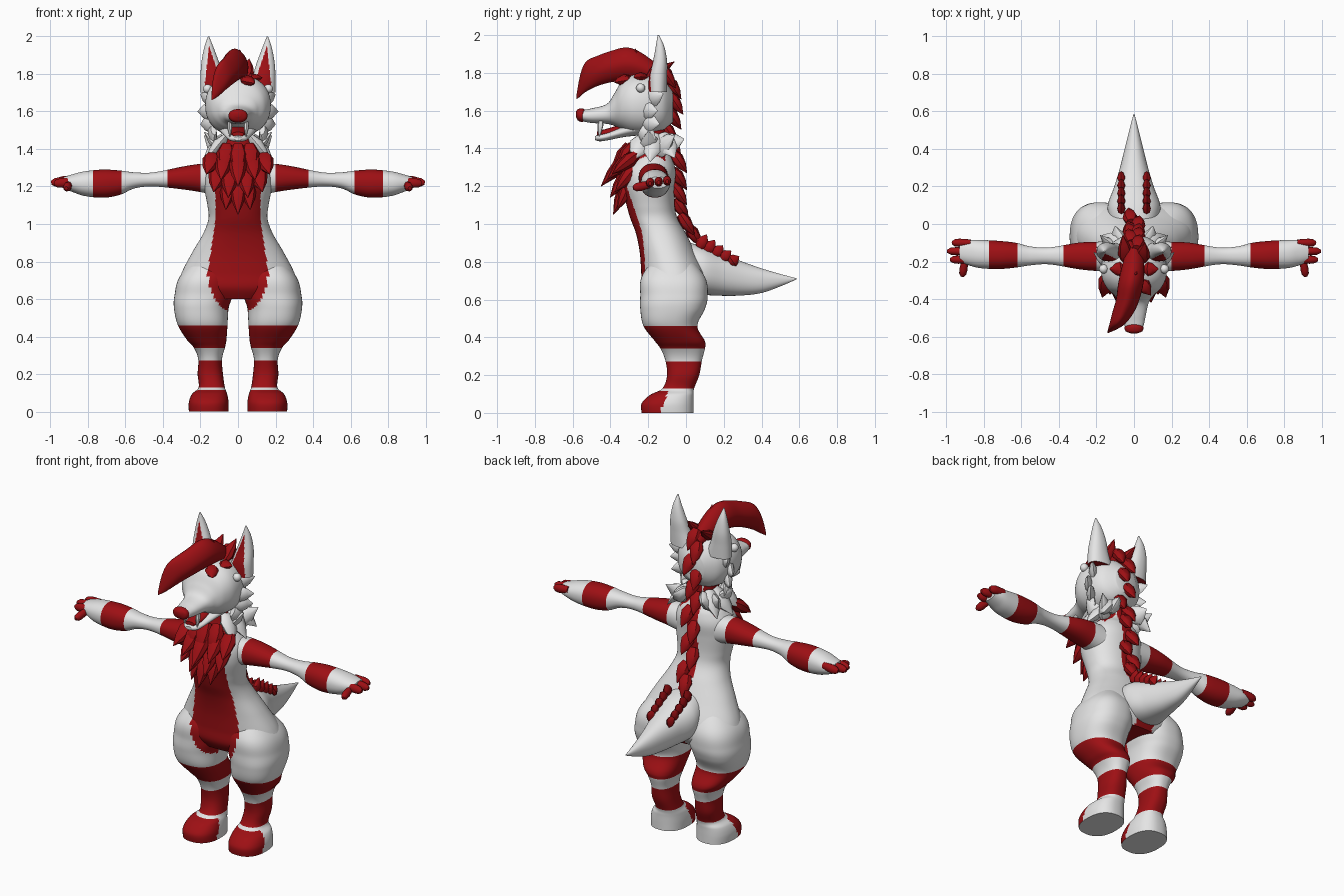
import bpy, bmesh, math
from mathutils import Vector

cube = bpy.data.objects.get("Cube")
if cube:
    bpy.data.objects.remove(cube)


def material(name, rgb):
    m = bpy.data.materials.new(name)
    m.use_nodes = True
    m.diffuse_color = (*rgb, 1)
    m.node_tree.nodes["Principled BSDF"].inputs["Base Color"].default_value = (*rgb, 1)
    return m


PALETTE = [material("pale fur", (.78, .78, .78)),
           material("deep red fur", (.34, .005, .007)),
           material("bright white", (1, 1, 1))]
WHITE, RED, BRIGHT = range(3)
made = []


def finish(bm, name, colour):
    """Turn a bmesh into an object; colour is an index or a rule on face centre."""
    bmesh.ops.recalc_face_normals(bm, faces=bm.faces)
    for f in bm.faces:
        f.smooth = True
        f.material_index = colour(f.calc_center_median()) if callable(colour) else colour
    mesh = bpy.data.meshes.new(name)
    bm.to_mesh(mesh)
    bm.free()
    for m in PALETTE:
        mesh.materials.append(m)
    ob = bpy.data.objects.new(name, mesh)
    bpy.context.collection.objects.link(ob)
    made.append(ob)


def skin(bm, rings):
    """Bridge rings of points into a closed tube."""
    rows = [[bm.verts.new(p) for p in r] for r in rings]
    n = len(rows[0])
    for a, b in zip(rows, rows[1:]):
        for i in range(n):
            bm.faces.new((a[i], a[(i + 1) % n], b[(i + 1) % n], b[i]))
    bm.faces.new(rows[0][::-1])
    bm.faces.new(rows[-1])


def resample(st, steps):
    """Catmull-Rom interpolation through the stations."""
    out = []
    for i in range(len(st) - 1):
        quad = [st[max(i - 1, 0)], st[i], st[i + 1], st[min(i + 2, len(st) - 1)]]
        for k in range(steps):
            t = k / steps
            out.append([.5 * (2 * b + (c - a) * t + (2 * a - 5 * b + 4 * c - d) * t * t
                        + (3 * b - a - 3 * c + d) * t ** 3) for a, b, c, d in zip(*quad)])
    return out + [list(st[-1])]


def loft(name, axis, stations, colour, side=1, segs=64, steps=8, power=2.2):
    """Stations: position on the axis, then low/high bounds on the other two axes."""
    def bend(v):
        return math.copysign(abs(v) ** (2 / power), v)
    rings = []
    for t, a0, a1, b0, b1 in resample(stations, steps):
        ring = []
        for i in range(segs):
            ang = math.tau * i / segs
            a = (a0 + a1) / 2 + (a1 - a0) / 2 * bend(math.cos(ang))
            b = (b0 + b1) / 2 + (b1 - b0) / 2 * bend(math.sin(ang))
            x, y, z = {"x": (t, a, b), "y": (a, t, b), "z": (a, b, t)}[axis]
            ring.append((x * side, y, z))
        rings.append(ring)
    bm = bmesh.new()
    skin(bm, rings)
    finish(bm, name, colour)


def centred(rows):
    """Expand half-width rows into symmetric stations."""
    return [(t, -w, w, lo, hi) for t, w, lo, hi in rows]


LEAF = ((0, .6), (.3, 1), (.65, .7), (1, .03))
BLUNT = ((0, .8), (.6, 1), (.85, .85), (1, .4))


def tufts(name, items, colour, profile=LEAF, segs=8):
    """Each item: base, tip, outward direction, half width, half thickness."""
    bm = bmesh.new()
    for base, tip, out, w, th in items:
        base, tip = Vector(base), Vector(tip)
        d = tip - base
        across = d.cross(Vector(out)).normalized()
        up = across.cross(d).normalized()
        angles = [math.tau * i / segs for i in range(segs)]
        skin(bm, [[base + d * t + across * (w * r * math.cos(a)) + up * (th * r * math.sin(a))
                   for a in angles] for t, r in profile])
    finish(bm, name, colour)


# Markings on the body
def belly(c):
    w = .16 * math.sqrt(max(0, 1 - ((c.z - .75) / .23) ** 2)) if c.z < .75 else max(.12, .16 - (c.z - .75) * .15)
    return abs(c.x) < w and c.y < -.11


def torso_rule(c):
    spine = abs(c.x) < .035 and c.z > .85 and c.y > -.13
    under = abs(c.x) < .06 and c.z < .68
    return RED if belly(c) or spine or under else WHITE


def leg_rule(c):
    band = .34 < c.z < .46 or .13 < c.z < .27
    toes = c.z < .115 and c.y < -.14 + c.z * .4
    return RED if band or toes or (c.z > .5 and belly(c)) else WHITE


loft("torso", "z", centred([
    (.6, .22, -.2, .08), (.66, .315, -.235, .115), (.74, .3, -.237, .105), (.85, .243, -.245, .05),
    (.95, .185, -.265, 0), (1.03, .157, -.295, -.045), (1.1, .163, -.315, -.06), (1.2, .18, -.342, -.06),
    (1.28, .175, -.34, -.055), (1.34, .14, -.3, -.07), (1.4, .09, -.26, -.1), (1.52, .08, -.25, -.1)]),
    torso_rule, segs=128, steps=9)

loft("tail", "y", centred([
    (.02, .13, .64, .9), (.1, .14, .625, .88), (.2, .105, .62, .84), (.3, .075, .622, .8),
    (.4, .05, .635, .765), (.5, .025, .67, .735), (.585, .003, .707, .713)]), WHITE)

LEG = [(0, .05, .262, -.235, .04), (.05, .05, .262, -.235, .04), (.095, .058, .245, -.19, .04),
       (.13, .07, .21, -.125, .043), (.2, .08, .215, -.1, .07), (.28, .085, .212, -.11, .085),
       (.34, .07, .235, -.135, .1), (.38, .062, .27, -.165, .1), (.46, .056, .32, -.225, .06),
       (.55, .05, .341, -.242, .1), (.62, .03, .338, -.242, .115), (.72, .03, .31, -.235, .1),
       (.85, .05, .2, -.15, 0)]
ARM = [(.1, -.25, -.09, 1.15, 1.32), (.2, -.25, -.095, 1.17, 1.32), (.3, -.24, -.1, 1.185, 1.305),
       (.45, -.215, -.125, 1.2, 1.275), (.55, -.22, -.12, 1.19, 1.275), (.63, -.232, -.1, 1.155, 1.285),
       (.72, -.24, -.09, 1.14, 1.29), (.82, -.235, -.085, 1.15, 1.28), (.88, -.22, -.085, 1.17, 1.265),
       (.93, -.2, -.095, 1.19, 1.25)]
EAR = [(1.7, .04, .2, -.2, -.1), (1.78, .075, .2, -.195, -.1), (1.86, .1, .195, -.175, -.1),
       (1.94, .13, .18, -.16, -.115), (2, .154, .16, -.15, -.143)]


def arm_rule(c):
    return RED if .2 < abs(c.x) < .37 or .62 < abs(c.x) < .77 else WHITE


def ear_rule(c):
    inner = abs(abs(c.x) - .125 - .12 * (c.z - 1.7)) < .22 * (1.95 - c.z)
    return RED if inner and c.y < -.147 else WHITE


# Paired parts
for side, label in ((1, "left"), (-1, "right")):
    loft(label + "_leg", "z", LEG, leg_rule, side, steps=9, power=2.4)
    loft(label + "_arm", "x", ARM, arm_rule, side)
    loft(label + "_ear", "z", EAR, ear_rule, side)
    tufts(label + "_fingers", [((.87 * side, y, z), (x * side, y, z - .01), (0, 0, 1), .022, .026)
          for x, y, z in ((.97, -.1, 1.235), (.995, -.145, 1.23), (.98, -.19, 1.225))]
          + [((.9 * side, -.19, 1.21), (.915 * side, -.28, 1.19), (0, 0, 1), .022, .024)], RED, BLUNT, 12)
    # Cheek and neck ruff
    tufts(label + "_cheek_fur", [((.13 * side, y, z), (tx * side, y + .08, tz), (side, -.3, 0), .05, .025)
          for y, z, tx, tz in ((-.23, 1.6, .215, 1.6), (-.22, 1.54, .2, 1.53), (-.2, 1.66, .2, 1.69),
                               (-.24, 1.5, .15, 1.45))], WHITE)
    tufts(label + "_neck_ruff", [((.07 * side, y, z), (tx * side, ty, tz), (side, 0, .6), .06, .035)
          for y, z, tx, ty, tz in ((-.22, 1.46, .17, -.28, 1.34), (-.17, 1.47, .19, -.19, 1.33),
                                   (-.13, 1.47, .17, -.06, 1.35), (-.16, 1.38, .18, -.06, 1.47),
                                   (-.11, 1.42, .1, -.01, 1.45), (-.19, 1.38, .18, -.2, 1.49))], WHITE)
    # Eye, earring and fang
    for name, place, radius, mat in (("_eye", (.065, -.345, 1.64), .045, WHITE),
                                     ("_ear_stud", (.162, -.24, 1.72), .024, BRIGHT)):
        bm = bmesh.new()
        bmesh.ops.create_uvsphere(bm, u_segments=24, v_segments=16, radius=radius)
        bmesh.ops.translate(bm, verts=bm.verts, vec=(place[0] * side, place[1], place[2]))
        finish(bm, label + name, mat)
    tufts(label + "_fang", [((.045 * side, -.45, 1.55), (.043 * side, -.46, 1.46), (0, 1, 0), .014, .016)], WHITE)
    # Ridge along the tail top
    tufts(label + "_tail_ridge", [((.068 * side, .07 + .04 * i, .875 - .02 * i),
          (.068 * side, .11 + .043 * i, .945 - .029 * i), (0, 1, 0), .022, .035) for i in range(5)], RED)

# Head
loft("head", "y", centred([
    (-.07, .07, 1.54, 1.7), (-.12, .14, 1.49, 1.76), (-.2, .17, 1.47, 1.79), (-.28, .172, 1.475, 1.79),
    (-.34, .145, 1.5, 1.755), (-.38, .105, 1.52, 1.69), (-.42, .078, 1.53, 1.635), (-.5, .06, 1.535, 1.612),
    (-.55, .048, 1.545, 1.602), (-.575, .025, 1.56, 1.59)]), WHITE)
loft("nose", "y", centred([(-.535, .035, 1.55, 1.605), (-.55, .05, 1.54, 1.612),
                           (-.572, .044, 1.548, 1.608), (-.583, .015, 1.57, 1.595)]), RED, segs=32)
loft("lower_jaw", "y", centred([(-.24, .11, 1.47, 1.56), (-.33, .085, 1.46, 1.52), (-.42, .06, 1.442, 1.485),
                                (-.46, .048, 1.438, 1.475), (-.482, .02, 1.445, 1.465)]), WHITE, segs=32)
loft("tongue", "y", centred([(-.3, .05, 1.48, 1.54), (-.4, .045, 1.465, 1.51),
                             (-.47, .03, 1.465, 1.49)]), RED, segs=24)

# Swept forelock with smaller tufts round the crown
loft("forelock", "y", [
    (-.09, -.03, .03, 1.72, 1.8), (-.17, -.05, .05, 1.74, 1.86), (-.25, -.07, .055, 1.755, 1.915),
    (-.32, -.085, .05, 1.76, 1.935), (-.4, -.095, .03, 1.75, 1.915), (-.47, -.115, 0, 1.73, 1.89),
    (-.53, -.13, -.045, 1.7, 1.86), (-.56, -.138, -.09, 1.675, 1.79), (-.58, -.142, -.135, 1.66, 1.68)],
    RED, segs=24, steps=3, power=1.7)
tufts("crown_tufts", [((x, y, 1.77), (tx, ty, tz), (0, 0, 1), .04, .03) for x, y, tx, ty, tz in (
    (.03, -.3, .09, -.38, 1.75), (-.04, -.2, -.06, -.06, 1.86), (.04, -.2, .06, -.1, 1.88),
    (.05, -.24, .13, -.24, 1.78), (-.05, -.24, -.13, -.24, 1.78), (0, -.22, .01, -.27, 1.93))], RED)

# Mane running from crown to tail
SPINE = [(-.13, 1.78), (-.1, 1.72), (-.09, 1.64), (-.1, 1.56), (-.12, 1.48), (-.1, 1.41), (-.07, 1.33),
         (-.07, 1.24), (-.07, 1.16), (-.06, 1.08), (-.03, 1.0), (.01, .94)]
tufts("back_mane", [((.015 * (-1) ** i, y, z + .05), (.03 * (-1) ** i, y + .075, z - .06), (0, 1, .5), .042, .035)
                    for i, (y, z) in enumerate(SPINE)], RED)

# Chest fur, layered downward
ROWS = [(1.42, (-.06, 0, .06), 1.24, -.4, .05), (1.37, (-.13, -.07, 0, .07, .13), 1.2, -.45, .05),
        (1.3, (-.1, -.04, .04, .1), 1.12, -.42, .05), (1.24, (-.05, 0, .05), 1.05, -.385, .045)]
tufts("chest_fur", [((x, -.3 + abs(x) * .3, z), (x * 1.3, ty + abs(x) * .45, tz + abs(x) * .5), (x, -1, 0), w, .04)
                    for z, xs, tz, ty, w in ROWS for x in xs], RED)

# Smooth shading with sharp edges kept
bpy.ops.object.select_all(action="DESELECT")
for ob in made:
    ob.select_set(True)
bpy.context.view_layer.objects.active = made[0]
bpy.ops.object.shade_smooth_by_angle(angle=math.radians(40))
